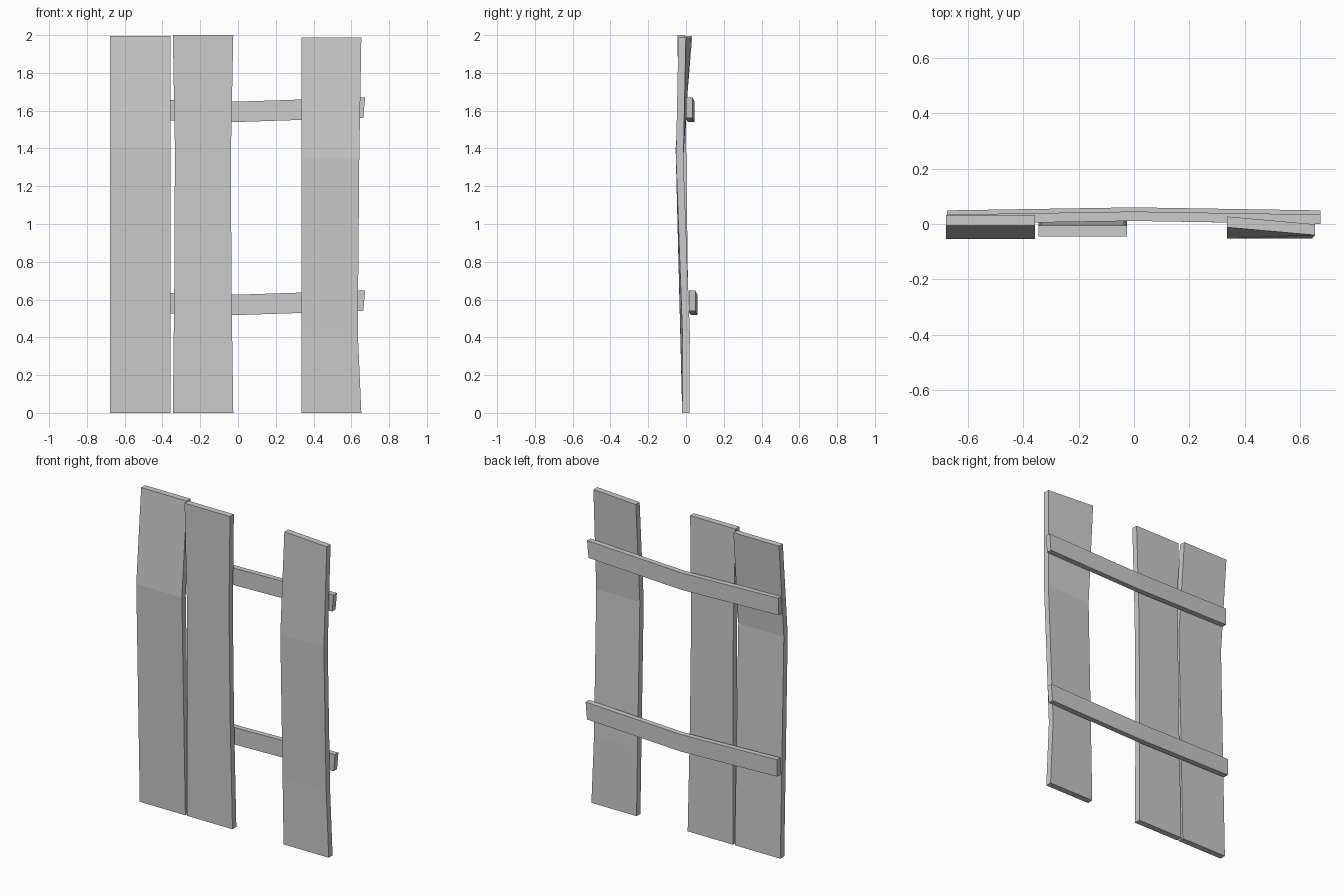
import bpy, bmesh

if "Cube" in bpy.data.objects:
    bpy.data.objects.remove(bpy.data.objects["Cube"])


def loft(name, rings):
    """Bridge a list of four-cornered rings into a closed, flat-faced board."""
    bm = bmesh.new()
    loops = [[bm.verts.new(p) for p in ring] for ring in rings]
    for a, b in zip(loops, loops[1:]):
        for i in range(4):
            j = (i + 1) % 4
            bm.faces.new((a[i], a[j], b[j], b[i]))
    bm.faces.new(loops[0][::-1])
    bm.faces.new(loops[-1])
    bmesh.ops.recalc_face_normals(bm, faces=bm.faces)
    mesh = bpy.data.meshes.new(name)
    bm.to_mesh(mesh)
    bm.free()
    obj = bpy.data.objects.new(name, mesh)
    bpy.context.collection.objects.link(obj)
    return obj


def plank(name, stations, thick=0.039):
    """Stations: height, left x, right x, front y at left, front y at right."""
    loft(name, [[(xl, yl, z), (xr, yr, z), (xr, yr + thick, z), (xl, yl + thick, z)]
                for z, xl, xr, yl, yr in stations])


def rail(name, y, z, thick=0.034, height=0.108):
    """Bowed rail: the middle is pushed back and sags a little."""
    rings = []
    for x, dy, dz, slant in ((-0.675, 0, 0.015, 0), (0, 0.011, 0, 0), (0.668, 0, 0.022, 0.005)):
        rings.append([(x - slant, y + dy, z + dz), (x - slant, y + dy + thick, z + dz),
                      (x + slant, y + dy + thick, z + dz + height),
                      (x + slant, y + dy, z + dz + height)])
    loft(name, rings)


# upright planks, each warped differently
plank("left_plank", [
    (0, -0.678, -0.357, -0.02, -0.02),
    (1.4, -0.678, -0.357, -0.055, -0.055),
    (1.995, -0.678, -0.357, -0.006, -0.006)])
plank("middle_plank", [
    (0, -0.345, -0.025, -0.02, -0.02),
    (0.7, -0.337, -0.035, -0.029, -0.029),
    (1.4, -0.334, -0.037, -0.038, -0.038),
    (2.0, -0.345, -0.025, -0.045, -0.045)])
plank("right_plank", [
    (0, 0.335, 0.653, -0.02, -0.02),
    (0.43, 0.335, 0.634, -0.03, -0.019),
    (1.35, 0.335, 0.642, -0.053, -0.053),
    (1.987, 0.335, 0.653, -0.012, -0.04)])

# cross rails behind the planks
rail("upper_rail", 0.0, 1.54)
rail("lower_rail", 0.015, 0.518)
